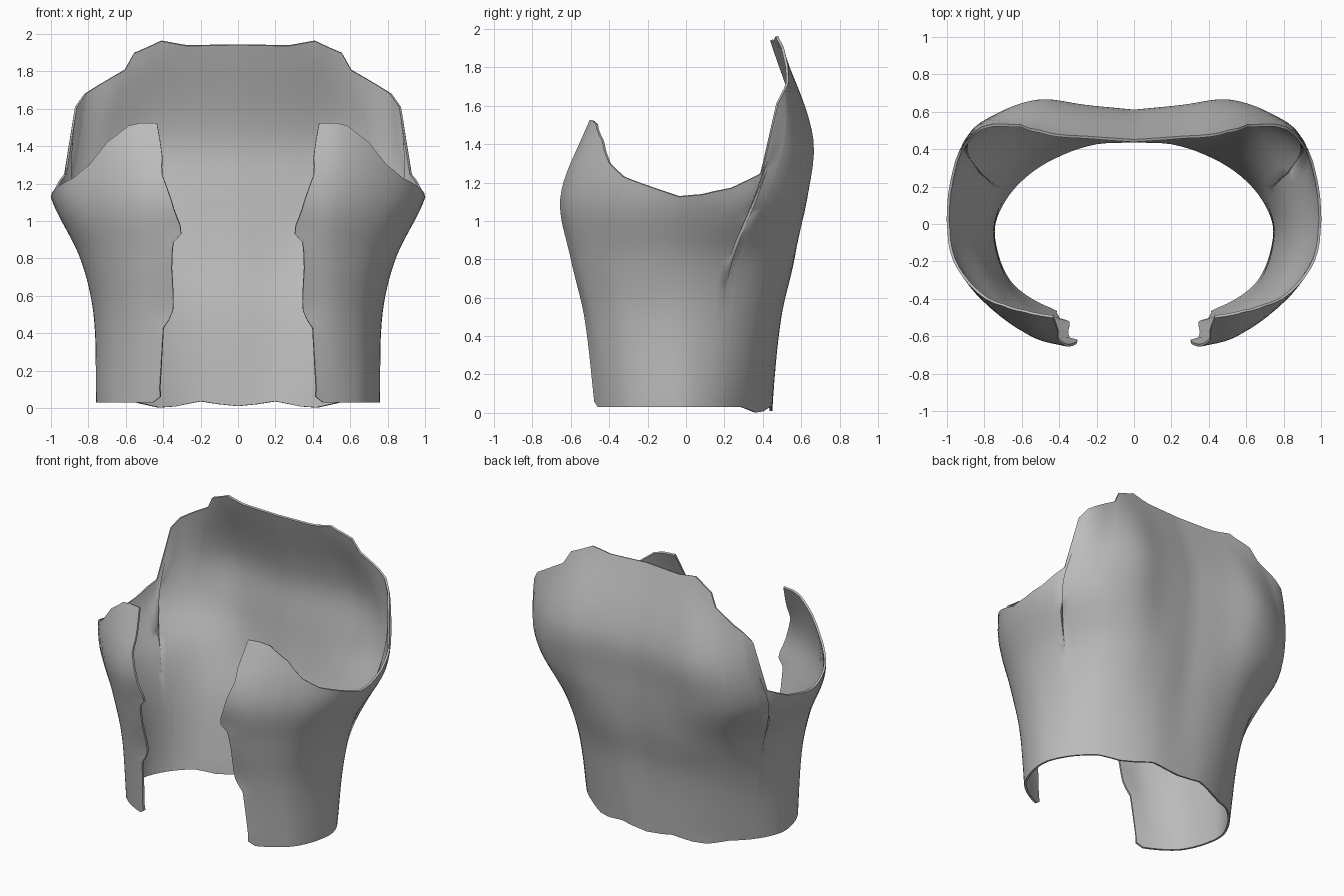
import bpy, bmesh
from mathutils import Vector

if "Cube" in bpy.data.objects:
    bpy.data.objects.remove(bpy.data.objects["Cube"])

# Horizontal half sections (x, y), from centre back round the side to the front edge
LEVELS = [0.03, 0.5, 0.8, 1.12, 1.45, 1.95]
SECTIONS = [
    [(0, .45), (.2, .44), (.38, .385), (.55, .29), (.68, .16), (.755, 0), (.74, -.16), (.68, -.3), (.6, -.38), (.5, -.44), (.41, -.475)],
    [(0, .49), (.22, .495), (.42, .455), (.59, .36), (.71, .2), (.77, 0), (.755, -.17), (.7, -.32), (.62, -.42), (.5, -.5), (.36, -.53)],
    [(0, .55), (.23, .565), (.46, .54), (.65, .43), (.78, .24), (.84, .02), (.83, -.17), (.76, -.34), (.66, -.46), (.51, -.56), (.355, -.6)],
    [(0, .59), (.25, .61), (.5, .63), (.74, .55), (.92, .37), (.995, .08), (.975, -.14), (.88, -.33), (.72, -.49), (.53, -.61), (.36, -.655)],
    [(0, .605), (.25, .63), (.5, .66), (.72, .59), (.89, .47), (1.06, .08), (1.02, -.14), (.85, -.31), (.7, -.43), (.55, -.51), (.42, -.535)],
    [(0, .45), (.23, .465), (.41, .48), (.58, .5), (.83, .47), (1.1, .08), (1.05, -.1), (.8, -.2), (.66, -.25), (.55, -.28), (.45, -.3)],
]
# Rim height and hem height along the section, and x of the front opening by height
RIM = [(0, 1.945), (1.2, 1.94), (2, 1.965), (2.8, 1.9), (2.92, 1.81), (3.8, 1.68), (4, 1.61), (4.06, 1.25), (4.5, 1.17),
       (5, 1.135), (5.5, 1.125), (6, 1.16), (7, 1.23), (7.5, 1.3), (8, 1.42), (8.75, 1.51), (9.25, 1.525), (10, 1.525)]
HEM = [(0, .01), (.5, .02), (1, .035), (1.75, .008), (2.25, .002), (3, .03), (9.5, .03), (10, .06)]
OPENING = [(0, .41), (.1, .42), (.43, .4), (.5, .35), (.58, .345), (.75, .355), (.88, .35), (.94, .295), (1.05, .34),
           (1.12, .36), (1.26, .41), (1.35, .405), (1.45, .42), (1.53, .435)]


def linear(table, t):
    for (a, p), (b, q) in zip(table, table[1:]):
        if t <= b:
            return p + (q - p) * (t - a) / (b - a)
    return table[-1][1]


def spline(keys, pts, t):
    """Smooth curve through pts placed at the given keys."""
    n = len(keys)
    t = min(max(t, keys[0]), keys[-1])
    i = max(k for k in range(n - 1) if keys[k] <= t)

    def slope(k):
        lo, hi = max(k - 1, 0), min(k + 1, n - 1)
        return (pts[hi] - pts[lo]) / (keys[hi] - keys[lo])
    h = keys[i + 1] - keys[i]
    s = (t - keys[i]) / h
    return (pts[i] * (2*s**3 - 3*s**2 + 1) + slope(i) * h * (s**3 - 2*s**2 + s)
            + pts[i + 1] * (3*s**2 - 2*s**3) + slope(i + 1) * h * (s**3 - s**2))


def surface(u, z):
    cols = [spline(LEVELS, [Vector(row[c]) for row in SECTIONS], z) for c in range(11)]
    p = spline(list(range(11)), cols, u)
    if u > 9.25:                      # pull the last strip to the opening outline
        p.x += (linear(OPENING, z) - cols[10].x) * (u - 9.25) / 0.75
    return Vector((max(p.x, 0) if u > 0 else 0, p.y, z))


# Half shell as a grid between hem and rim
ROWS = 32
us = sorted({k / 4 for k in range(41)} | {2.8, 2.92, 3.8, 4.06})
bm = bmesh.new()
grid = []
for u in us:
    lo, hi = linear(HEM, u), linear(RIM, u)
    grid.append([bm.verts.new(surface(u, lo + (hi - lo) * r / ROWS)) for r in range(ROWS + 1)])
for a, b in zip(grid, grid[1:]):
    for r in range(ROWS):
        bm.faces.new((a[r], a[r + 1], b[r + 1], b[r]))
bm.normal_update()
if sum(f.normal.dot(Vector((f.calc_center_median().x, f.calc_center_median().y, 0))) for f in bm.faces) < 0:
    bmesh.ops.reverse_faces(bm, faces=bm.faces)
mesh = bpy.data.meshes.new("vest_shell")
bm.to_mesh(mesh)
bm.free()
vest = bpy.data.objects.new("vest_shell", mesh)
bpy.context.collection.objects.link(vest)

grey = bpy.data.materials.new("plain_grey")
grey.diffuse_color = (0.5, 0.5, 0.5, 1)
grey.use_nodes = True
grey.node_tree.nodes["Principled BSDF"].inputs["Base Color"].default_value = grey.diffuse_color
mesh.materials.append(grey)

# Mirror to the other side and give the cloth thickness
mirror = vest.modifiers.new("mirror", 'MIRROR')
mirror.use_clip = True
thick = vest.modifiers.new("thickness", 'SOLIDIFY')
thick.thickness = 0.014
thick.offset = -1
bpy.context.view_layer.objects.active = vest
vest.select_set(True)
for name in ("mirror", "thickness"):
    bpy.ops.object.modifier_apply(modifier=name)
bpy.ops.object.shade_smooth_by_angle(angle=0.9)
